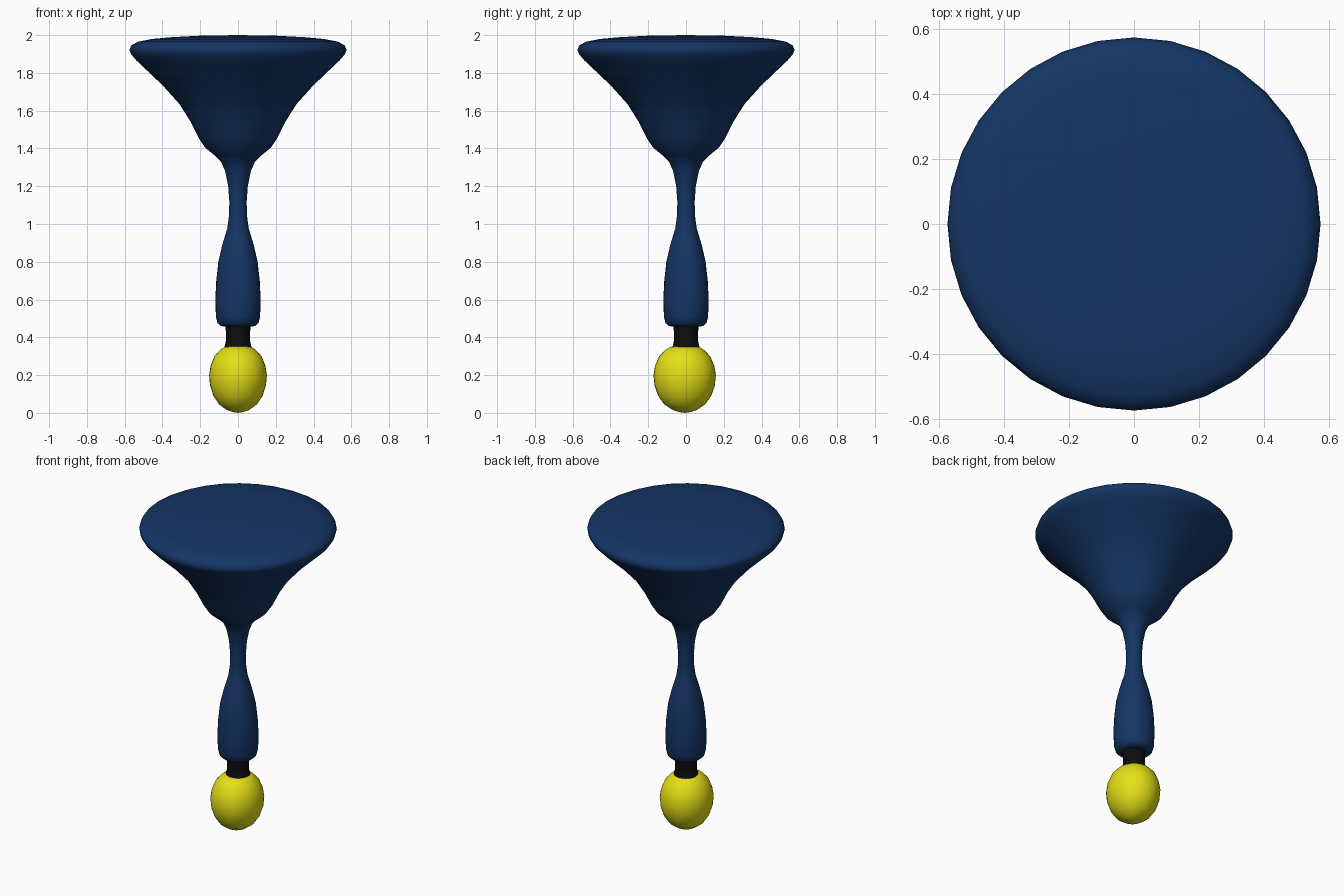
import bpy
import bmesh
import math

if "Cube" in bpy.data.objects:
    bpy.data.objects.remove(bpy.data.objects["Cube"])

SEGMENTS = 32


def material(name, rgb):
    mat = bpy.data.materials.new(name)
    mat.diffuse_color = (*rgb, 1)
    mat.use_nodes = True
    mat.node_tree.nodes["Principled BSDF"].inputs["Base Color"].default_value = mat.diffuse_color
    return mat


def lathe(name, profile, mat, y_scale=1.0, y_shift=0.0):
    """Spin a (radius, z) profile around the z axis."""
    bm = bmesh.new()
    verts = [bm.verts.new((r, 0, z)) for r, z in profile]
    edges = [bm.edges.new(pair) for pair in zip(verts, verts[1:])]
    bmesh.ops.spin(bm, geom=verts + edges, cent=(0, 0, 0), axis=(0, 0, 1),
                   angle=2 * math.pi, steps=SEGMENTS)
    bmesh.ops.remove_doubles(bm, verts=bm.verts, dist=0.0005)
    bmesh.ops.recalc_face_normals(bm, faces=bm.faces)
    for v in bm.verts:
        v.co.y = v.co.y * y_scale + y_shift
    mesh = bpy.data.meshes.new(name)
    bm.to_mesh(mesh)
    bm.free()
    obj = bpy.data.objects.new(name, mesh)
    bpy.context.collection.objects.link(obj)
    mesh.materials.append(mat)
    bpy.ops.object.select_all(action='DESELECT')
    obj.select_set(True)
    bpy.context.view_layer.objects.active = obj
    bpy.ops.object.shade_smooth_by_angle(angle=math.radians(60))
    return obj


blue = material("blue", (0.007, 0.036, 0.13))
black = material("black", (0.004, 0.004, 0.004))
yellow = material("yellow", (0.78, 0.74, 0.008))

# Flared head and slim handle
lathe("flared_body", [
    (0, 2.0), (0.2, 1.997), (0.35, 1.989), (0.46, 1.979), (0.53, 1.965),
    (0.565, 1.945), (0.575, 1.922), (0.567, 1.9), (0.54, 1.868),
    (0.50, 1.83), (0.40, 1.735), (0.31, 1.635), (0.25, 1.54),
    (0.205, 1.45), (0.175, 1.405), (0.12, 1.36), (0.09, 1.33),
    (0.068, 1.28), (0.052, 1.2), (0.046, 1.12), (0.047, 1.05),
    (0.056, 0.98), (0.083, 0.89), (0.104, 0.8), (0.115, 0.7),
    (0.12, 0.6), (0.117, 0.51), (0.108, 0.475), (0.09, 0.46),
    (0.06, 0.455), (0, 0.455)], blue)

# Dark collar between handle and bulb
lathe("collar", [(0, 0.465), (0.067, 0.465), (0.063, 0.41),
                 (0.065, 0.375), (0.072, 0.345), (0, 0.345)], black)

# Slightly oval bulb
lathe("bulb", [
    (0, 0.352), (0.07, 0.35), (0.095, 0.333), (0.125, 0.3), (0.145, 0.25),
    (0.153, 0.2), (0.148, 0.145), (0.13, 0.09), (0.1, 0.045),
    (0.06, 0.016), (0.03, 0.005), (0, 0)], yellow, 1.08, -0.007)
